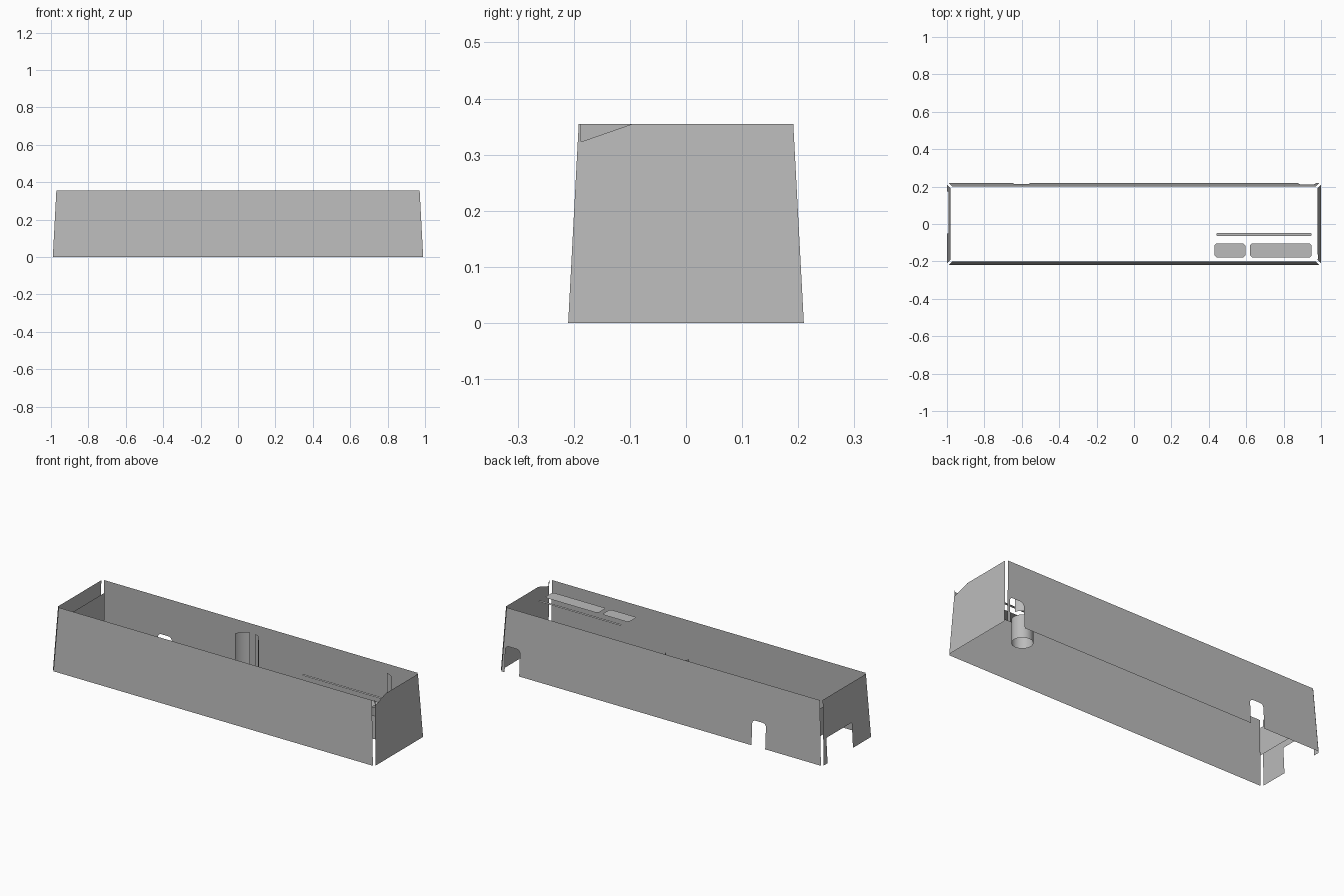
import bpy, bmesh, math

cube = bpy.data.objects.get("Cube")
if cube:
    bpy.data.objects.remove(cube)

H, SLOPE = 0.355, 0.053          # wall height and inward lean
LONG, SHORT = 1.0, 0.22          # half sizes at the foot
GAP = 0.01                       # open corner between panels
TUBE = (0.795, 0.1)
CLIP = (-0.03, 0.1)

grey = bpy.data.materials.new("plain grey")
grey.use_nodes = True
COLOUR = (0.5, 0.5, 0.5, 1)
grey.diffuse_color = COLOUR
grey.node_tree.nodes["Principled BSDF"].inputs["Base Color"].default_value = COLOUR


def finish(name, bm):
    mesh = bpy.data.meshes.new(name)
    bm.to_mesh(mesh)
    bm.free()
    mesh.materials.append(grey)
    obj = bpy.data.objects.new(name, mesh)
    bpy.context.collection.objects.link(obj)
    return obj


def sheet(name, outline, place):
    """Single flat sheet from a 2D outline, positioned by place(u, v)."""
    bm = bmesh.new()
    face = bm.faces.new([bm.verts.new(place(u, v)) for u, v in outline])
    bmesh.ops.triangulate(bm, faces=[face])
    bmesh.ops.dissolve_limit(bm, angle_limit=0.01, verts=bm.verts, edges=bm.edges)
    return finish(name, bm)


def notch(a, b, h, r=0.02, steps=4):
    """Rounded opening in the lower edge, from a to b."""
    left, right = [], []
    for i in range(steps + 1):
        t = math.pi / 2 * i / steps
        dx, dz = r * (1 - math.cos(t)), r * (1 - math.sin(t))
        left.append((a + dx, h - dz))
        right.append((b - dx, h - dz))
    return [(a, 0)] + left + right[::-1] + [(b, 0)]


def wall(name, half, lower, upper, place):
    """Leaning wall panel; its ends follow the taper."""
    top = half - SLOPE * H
    outline = [(-half, 0)] + lower + [(half, 0), (top, H)] + upper + [(-top, H)]
    return sheet(name, outline, place)


def curved(name, centre, r, start, end, z0, z1, steps):
    """Upright curved sheet."""
    bm = bmesh.new()
    pairs = []
    for i in range(steps + 1):
        a = math.radians(start + (end - start) * i / steps)
        x, y = centre[0] + r * math.cos(a), centre[1] + r * math.sin(a)
        pairs.append((bm.verts.new((x, y, z0)), bm.verts.new((x, y, z1))))
    for (a, b), (c, d) in zip(pairs, pairs[1:]):
        bm.faces.new((a, c, d, b)).smooth = True
    bmesh.ops.remove_doubles(bm, verts=bm.verts, dist=0.0001)
    return finish(name, bm)


# Outer walls
wall("front_wall", LONG - GAP, [], [],
     lambda u, z: (u, -SHORT + SLOPE * z, z))
wall("back_wall", LONG - GAP, notch(-0.645, -0.56, 0.14) + notch(0.88, 0.97, 0.145), [],
     lambda u, z: (u, SHORT - SLOPE * z, z))
wall("left_end_wall", SHORT - GAP, [],
     [(-0.095, H), (-0.095, 0.323), (-0.187, 0.323), (-0.187, H)],
     lambda u, z: (LONG - SLOPE * z, u, z))
wall("right_end_wall", SHORT - GAP, notch(-0.05, 0.175, 0.14, 0.01), [],
     lambda u, z: (-LONG + SLOPE * z, u, z))

# Slotted panel inside the right end
sheet("inner_panel",
      [(-0.18, 0.14), (0.18, 0.14), (0.18, 0.295), (0.14, 0.295), (0.14, 0.2),
       (0.115, 0.2), (0.115, 0.295), (-0.18, 0.295)],
      lambda u, z: (-0.955, u, z))

# Flat plates and strip inside the left end
for name, x0, x1, y0, y1 in (("small_plate", 0.43, 0.595, -0.178, -0.105),
                             ("large_plate", 0.62, 0.95, -0.178, -0.105),
                             ("narrow_strip", 0.44, 0.95, -0.064, -0.048)):
    c = min(0.01, (y1 - y0) / 4)
    sheet(name, [(x0 + c, y0), (x1 - c, y0), (x1, y0 + c), (x1, y1 - c),
                 (x1 - c, y1), (x0 + c, y1), (x0, y1 - c), (x0, y0 + c)],
          lambda u, v: (u, v, 0.3))

# Round tube and curved guides
curved("lower_tube", TUBE, 0.054, 0, 360, 0, 0.13, 32)
curved("tube_guide", TUBE, 0.072, 20, 82, 0.14, 0.32, 8)
curved("guide_right", CLIP, 0.074, 15, 75, 0.1, 0.32, 8)
curved("guide_left", CLIP, 0.074, 102, 165, 0.1, 0.32, 8)
